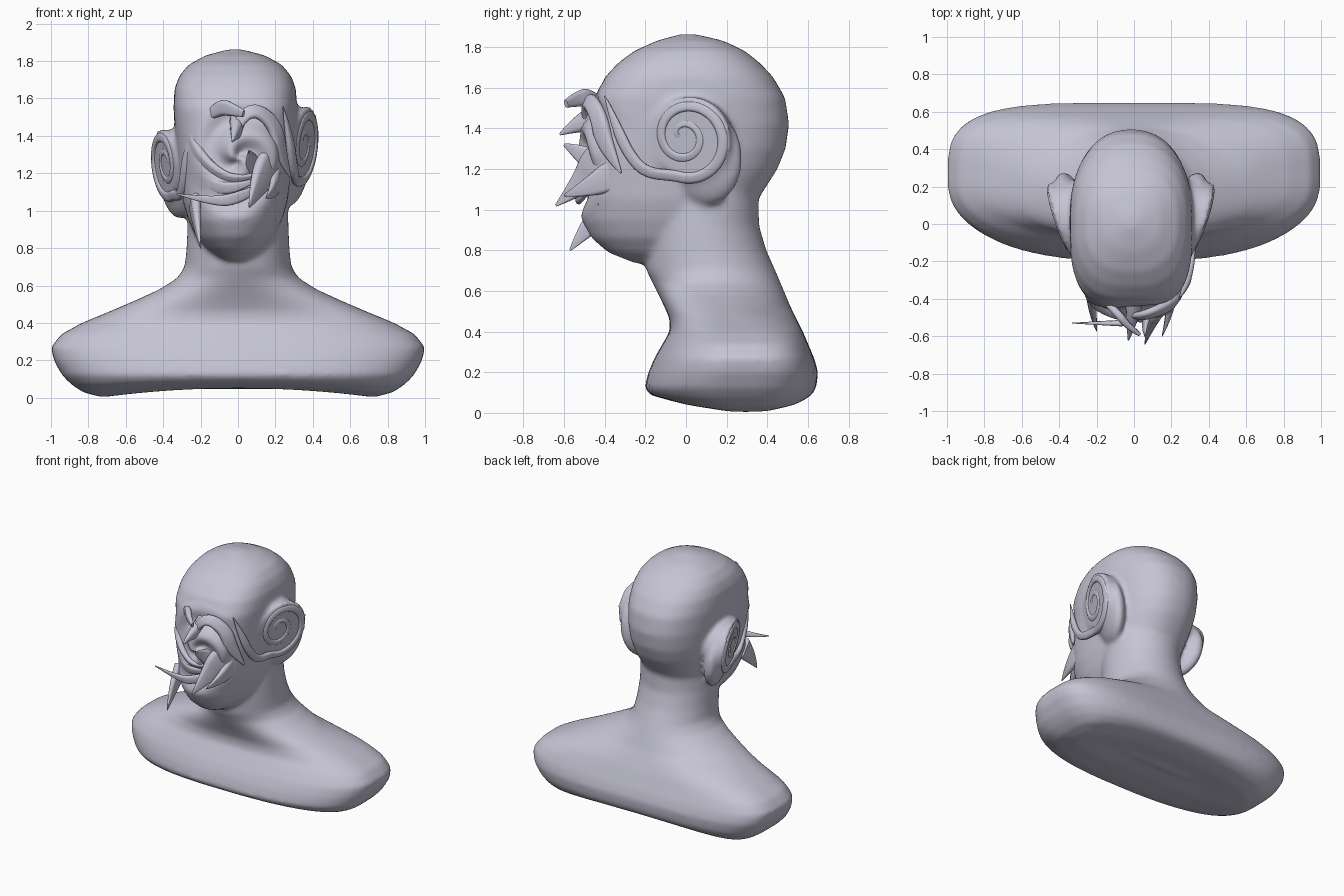
import bpy, bmesh, math
from mathutils import Matrix, Vector

if "Cube" in bpy.data.objects:
    bpy.data.objects.remove(bpy.data.objects["Cube"], do_unlink=True)

CLAY = (0.56, 0.55, 0.66, 1)
clay = bpy.data.materials.new("lavender clay")
clay.use_nodes = True
clay.diffuse_color = CLAY
clay.node_tree.nodes["Principled BSDF"].inputs["Base Color"].default_value = CLAY


def add_object(name, mesh):
    obj = bpy.data.objects.new(name, mesh)
    bpy.context.scene.collection.objects.link(obj)
    mesh.materials.clear()
    mesh.materials.append(clay)
    for face in mesh.polygons:
        face.use_smooth = True
    return obj


def evaluated_mesh(obj):
    bpy.context.view_layer.update()
    deps = bpy.context.evaluated_depsgraph_get()
    return bpy.data.meshes.new_from_object(obj.evaluated_get(deps))


def power(value, n):
    return math.copysign(abs(value) ** (2 / n), value)


def loft(bm, rows, front_power, back_power, cx=0, segments=64):
    """Skin rounded sections given as (z, front y, back y, half width)."""
    rings = []
    for z, front, back, half in rows:
        ring = []
        for i in range(segments):
            a = math.tau * i / segments
            c, s = math.cos(a), math.sin(a)
            n = front_power(z) if s < 0 else back_power(z)
            y = (front + back) / 2 + (back - front) / 2 * power(s, n)
            ring.append(bm.verts.new((cx + half * power(c, n), y, z)))
        rings.append(ring)
    for low, high in zip(rings, rings[1:]):
        for i in range(segments):
            j = (i + 1) % segments
            bm.faces.new((low[i], low[j], high[j], high[i]))
    bm.faces.new(rings[0][::-1])
    bm.faces.new(rings[-1])


def clamp(v, low=0.0, high=1.0):
    return max(low, min(high, v))


def ball(bm, matrix):
    bmesh.ops.create_uvsphere(bm, u_segments=32, v_segments=20, radius=1, matrix=matrix)


# Shoulders and neck
TORSO = [
    (.01, .24, .32, .4), (0, .1, .46, .73), (.03, -.08, .57, .83),
    (.07, -.17, .615, .89), (.12, -.205, .64, .94), (.2, -.185, .65, .985),
    (.27, -.155, .63, 1), (.34, -.115, .6, .945), (.4, -.08, .575, .835),
    (.46, -.08, .545, .69), (.52, -.105, .515, .55), (.58, -.135, .49, .42),
    (.64, -.165, .465, .325), (.7, -.195, .44, .285), (.8, -.205, .395, .275),
    (.92, -.205, .36, .27), (1.1, -.2, .355, .265)]
# Jaw, skull and crown
HEAD = [
    (.735, -.25, .2, .08), (.79, -.385, .25, .15), (.86, -.465, .3, .21),
    (.95, -.515, .32, .25), (1.05, -.5, .355, .28), (1.2, -.47, .45, .3),
    (1.3, -.46, .49, .312), (1.42, -.455, .507, .322), (1.55, -.445, .488, .33),
    (1.65, -.4, .43, .325), (1.72, -.335, .365, .3), (1.78, -.255, .29, .25),
    (1.83, -.145, .185, .16), (1.862, -.03, .05, .04)]

bm = bmesh.new()
loft(bm, TORSO, lambda z: 2 + .5 * clamp((.64 - z) / .15),
     lambda z: 2 + 1.9 * clamp((.52 - z) / .15))
# Hollow the underside a little along the middle
for v in bm.verts:
    if v.co.z < .1:
        v.co.z += .05 * clamp(1 - (v.co.x / .75) ** 2) * (1 - v.co.z / .1)
loft(bm, HEAD, lambda z: 2.2 + clamp((z - .95) / .3) * clamp((1.85 - z) / .3),
     lambda z: 2.3, cx=-.015)
# Swollen middle of the face
ball(bm, Matrix.Translation((.02, -.42, 1.3)) @ Matrix.Diagonal((.2, .085, .2, 1)))

# Ears: a tilted cup whose face carries the scroll, and a lobe behind it
EARS = []
for name, side, x, z, height in [("left", 1, .365, 1.35, 1), ("right", -1, -.4, 1.25, .9)]:
    frame = (Matrix.Translation((x, .02, z)) @ Matrix.Rotation(-side * .32, 4, "Z")
             @ Matrix.Rotation(side * .12, 4, "Y")
             @ Matrix.Diagonal((side, 1, height, 1)))
    EARS.append((name, side, frame))
    cup = frame @ Matrix.Translation((-.08, 0, 0)) @ Matrix.Rotation(math.pi / 2, 4, "Y")
    bmesh.ops.create_cone(bm, cap_ends=True, segments=40, radius1=.17, radius2=.21,
                          depth=.16, matrix=cup)
    ball(bm, frame @ Matrix.Translation((-.08, .05, -.1))
         @ Matrix.Diagonal((.075, .19, .24, 1)))
bmesh.ops.recalc_face_normals(bm, faces=bm.faces)
rough = bpy.data.meshes.new("bust")
bm.to_mesh(rough)
bm.free()

# Fuse and soften the masses into one skin
bust = add_object("bust", rough)
remesh = bust.modifiers.new("fuse", "REMESH")
remesh.mode = "VOXEL"
remesh.voxel_size = .014
soften = bust.modifiers.new("soften", "SMOOTH")
soften.factor = .5
soften.iterations = 16
skin = evaluated_mesh(bust)
bpy.data.objects.remove(bust, do_unlink=True)


def swirl(u, v, radius, arms, twist):
    """Height of a spiral ridge around the origin, fading at the radius."""
    r = math.hypot(u, v)
    fade = clamp(1 - r / radius) ** .7 * clamp(r / .03)
    return fade * math.cos(arms * math.atan2(v, u) - twist * r)


# Whirled grooves pressed into the face
for vert in skin.vertices:
    co = vert.co
    if co.y < -.25:
        co.y -= .03 * swirl(co.x, co.z - 1.28, .34, 2, -28)
add_object("bust", skin)


def strand(name, points, width, tail=.15, flat=.9, root=1.0):
    """A ribbon that tapers to a thin tip, and to its root if root is small."""
    curve = bpy.data.curves.new(name, "CURVE")
    curve.dimensions = "3D"
    curve.bevel_depth = .5
    curve.extrude = flat
    curve.bevel_resolution = 2
    curve.resolution_u = 8
    spline = curve.splines.new("NURBS")
    spline.points.add(len(points) - 1)
    for i, (target, p) in enumerate(zip(spline.points, points)):
        t = i / (len(points) - 1)
        target.co = (*p, 1)
        target.radius = width * (1 - (1 - tail) * t ** 1.5) * (root if i == 0 else 1)
    spline.order_u = 3
    spline.use_endpoint_u = True
    curve.use_fill_caps = True
    temp = bpy.data.objects.new(name, curve)
    bpy.context.scene.collection.objects.link(temp)
    mesh = evaluated_mesh(temp)
    bpy.data.objects.remove(temp, do_unlink=True)
    return add_object(name, mesh)


# A fold runs down each cheek, under the ear and coils into its middle
for name, side, frame in EARS:
    drop = frame.translation.z - 1.35
    path = [Vector((side * px, py, pz + drop)) for px, py, pz in
            [(.24, -.4, 1.56), (.275, -.34, 1.4), (.29, -.28, 1.27), (.305, -.2, 1.18)]]
    for i in range(45):
        t = i / 44
        a = math.radians(-115) + math.tau * 2 * t
        r = .205 * (1 - t) ** .85
        path.append(frame @ Vector((-.008, r * math.cos(a) - .05 * t,
                                    r * math.sin(a) + .02 * t)))
    strand(name + "_ear_scroll", path, .036, .5, .3, root=.1)

# Twisted features of the face
strand("brow_curl", [(.28, -.32, 1.18), (.22, -.4, 1.32), (.2, -.43, 1.46),
                     (.09, -.48, 1.55), (0, -.5, 1.48), (-.02, -.48, 1.4)],
       .055, .4, .5, root=.1)
strand("brow_horn", [(-.22, -.36, 1.46), (-.1, -.46, 1.56), (-.03, -.55, 1.54),
                     (.03, -.59, 1.52)], .055, .35, .5, root=.1)
strand("nose_spike", [(0, -.42, 1.46), (-.01, -.52, 1.43), (-.03, -.62, 1.37)], .09, .08, .3)
strand("upper_sweep", [(-.29, -.28, 1.54), (-.25, -.38, 1.35), (-.15, -.46, 1.22),
                       (0, -.51, 1.15), (.12, -.49, 1.2)], .06, .2, .5, root=.1)
strand("lower_sweep", [(-.29, -.3, 1.32), (-.2, -.42, 1.17), (-.05, -.5, 1.1),
                       (.08, -.52, 1.16)], .06, .2, .5, root=.1)
strand("cheek_crescent", [(.14, -.44, 1.14), (0, -.53, 1.06), (-.15, -.53, 1.05),
                          (-.33, -.53, 1.09)], .045, .08, .5, root=.3)
strand("long_blade", [(.22, -.35, 1.4), (.16, -.43, 1.24), (.1, -.52, 1.12),
                      (.06, -.64, 1.02)], .09, .05, root=.3)
strand("side_blade", [(.2, -.34, 1.18), (.2, -.46, 1.11), (.15, -.6, 1.07)], .06, .06)
strand("inner_spike", [(.1, -.43, 1.22), (.05, -.52, 1.28), (.06, -.6, 1.32)], .05, .1)
strand("jaw_spike", [(-.23, -.36, 1.04), (-.22, -.48, .92), (-.2, -.57, .8)], .055, .06)
strand("lip", [(-.1, -.46, 1), (.03, -.52, .99), (.17, -.43, 1.03)], .026, .3, .3, root=.3)
